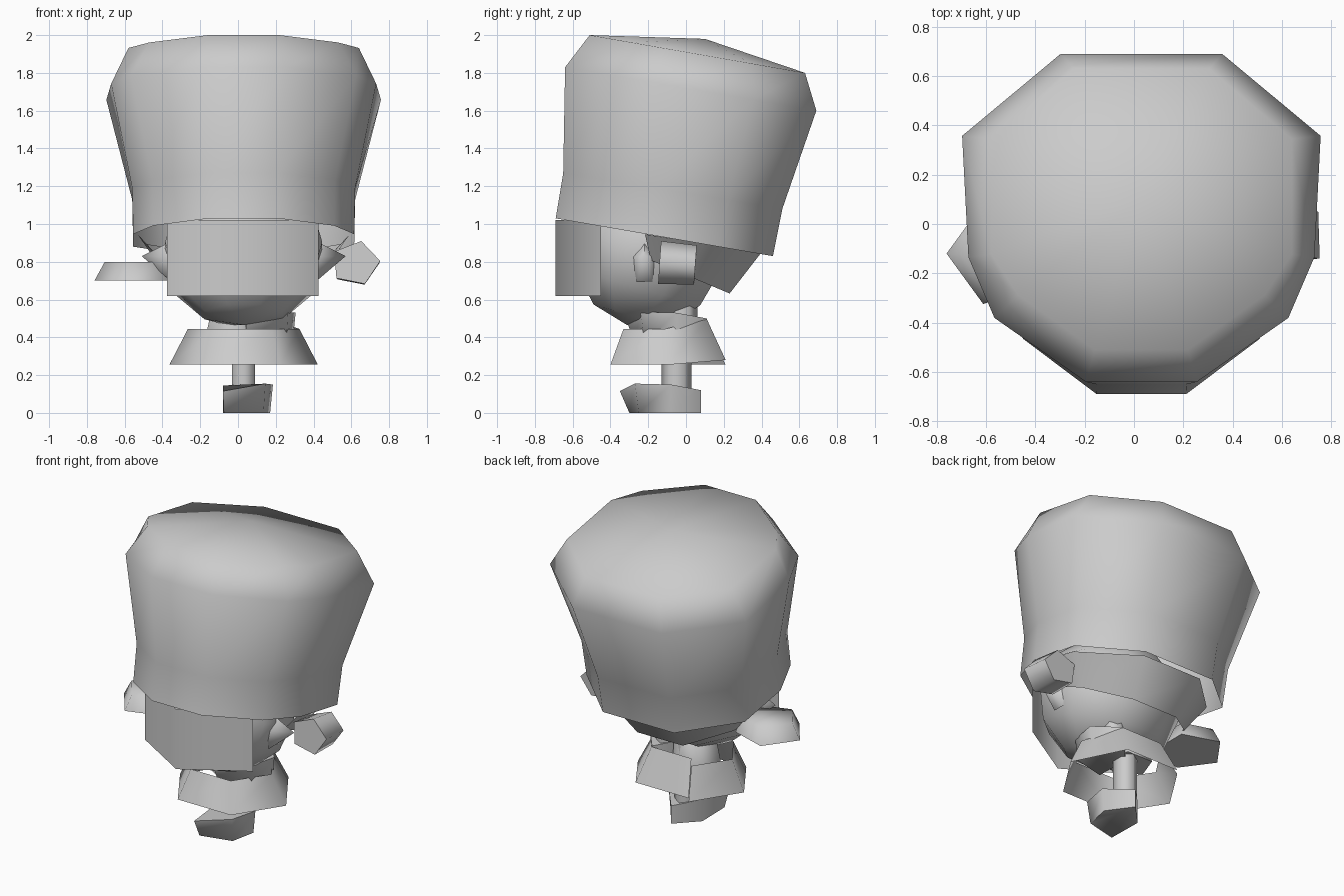
import bpy, math
from mathutils import Vector, Matrix

if "Cube" in bpy.data.objects:
    bpy.data.objects.remove(bpy.data.objects["Cube"])

CX = 0.03  # body centre line


def finish(name, verts, faces, angle=80):
    me = bpy.data.meshes.new(name)
    me.from_pydata([tuple(v) for v in verts], [], faces)
    ob = bpy.data.objects.new(name, me)
    bpy.context.collection.objects.link(ob)
    bpy.ops.object.select_all(action='DESELECT')
    ob.select_set(True)
    bpy.context.view_layer.objects.active = ob
    bpy.ops.object.shade_smooth_by_angle(angle=math.radians(angle))
    return ob


def loft(name, rings, bottom=True, top=True, closed=True, peak=None, angle=80):
    """Skin a stack of equal-sized rings, bottom ring first."""
    n = len(rings[0])
    verts = [Vector(p) for r in rings for p in r]
    faces = []
    for k in range(len(rings) - 1):
        for i in range(n if closed else n - 1):
            j = (i + 1) % n
            faces.append((k*n + i, k*n + j, k*n + n + j, k*n + n + i))
    last = (len(rings) - 1) * n
    if bottom:
        faces.append(tuple(reversed(range(n))))
    if peak:
        verts.append(Vector(peak))
        faces += [(last + i, last + (i + 1) % n, len(verts) - 1) for i in range(n)]
    elif top:
        faces.append(tuple(range(last, last + n)))
    return finish(name, verts, faces, angle)


def ngon(n, rx, ry, cx, cy, z, start):
    return [(cx + rx*math.cos(start + 2*math.pi*i/n),
             cy + ry*math.sin(start + 2*math.pi*i/n), z) for i in range(n)]


def hat_ring(w, yf, zf, yb, zb, tf=0.42, tb=0.75, front=1.0):
    """Tilted ten-sided ring; tf and tb place the side corners front to back."""
    half = [(0.31*w, 0), (0.82*w, 0.195), (front*w, tf), (w, tb), (0.45*w, 1)]
    pts = half + [(-x, t) for x, t in reversed(half)]
    return [(CX + x, yf + (yb - yf)*t, zf + (zb - zf)*t) for x, t in pts]


# Tall hat, open underneath
loft("hat", [hat_ring(0.585, -0.69, 1.03, 0.46, 0.83),
             hat_ring(0.59, -0.65, 1.27, 0.51, 1.08),
             hat_ring(0.727, -0.64, 1.83, 0.69, 1.60, 0.38, 0.75, 0.965),
             hat_ring(0.61, -0.51, 2.00, 0.63, 1.80, 0.34)],
     bottom=False, peak=(CX, 0.1, 1.98), angle=60)

# Head: low sphere tipped so the chin sits forward
bpy.ops.mesh.primitive_uv_sphere_add(segments=8, ring_count=6, radius=1)
head = bpy.context.object
head.name = "head"
head.data.transform(Matrix.Translation((CX, -0.2, 0.86)) @
                    Matrix.Rotation(math.radians(-16), 4, 'X') @
                    Matrix.Diagonal((0.45, 0.43, 0.41, 1)) @
                    Matrix.Rotation(math.pi/8, 4, 'Z'))
bpy.ops.object.shade_smooth_by_angle(angle=math.radians(60))

# Folded face plate
plate = [(-0.375, -0.45), (0.025, -0.69), (0.425, -0.45)]
loft("face_plate", [[(x, y, z) for x, y in plate] for z in (0.62, 1.02)],
     bottom=False, top=False, closed=False)

# Hair around the back of the head
top, low = [], []
for a in (-10, 22.5, 67.5, 112.5, 157.5, 190):
    c, s = math.cos(math.radians(a)), math.sin(math.radians(a))
    top.append((CX + 0.57*c, -0.12 + 0.56*s, 0.93 - 0.09*s))
    low.append((CX + 0.44*c, -0.12 + 0.38*s, 0.78 - 0.16*s))
loft("hair", [low, top], bottom=False, top=False, closed=False)

# Pointed ears
for side, label in ((-1, "left"), (1, "right")):
    ring = [(CX + side*0.38, -0.22 + 0.07*math.cos(math.radians(90 + 72*i)),
             0.79 + 0.12*math.sin(math.radians(90 + 72*i))) for i in range(5)]
    if side < 0:
        ring.reverse()
    loft("ear_" + label, [ring], bottom=False, peak=(CX + side*0.54, -0.22, 0.83))

# Flared coat skirt, open at both ends and split at the back
hem, waist = [], []
for i in range(7):
    a = math.radians(120 + 60*i)
    lift = 0.05 if i > 4 else 0
    hem.append((CX + 0.393*math.cos(a), -0.095 + 0.352*math.sin(a), 0.255 + lift*0.5))
    waist.append((CX + 0.295*math.cos(a), -0.11 + 0.255*math.sin(a), 0.445 + lift))
loft("coat_skirt", [hem, waist], bottom=False, top=False, closed=False)

# Small torso linking skirt and head
loft("torso", [ngon(5, 0.16, 0.14, -0.02, -0.08, 0.40, -math.pi/2),
               ngon(5, 0.13, 0.12, 0.0, -0.08, 0.62, -math.pi/2)])


# Legs and skewed pentagonal feet, one standing and one raised
def leg_and_foot(label, x, y, z, leg_bottom, leg_top):
    loft("leg_" + label, [ngon(6, 0.07, 0.08, x - 0.015, y - 0.05, h, math.pi/6)
                          for h in (leg_bottom, leg_top)])
    sole = [(-0.12, -0.30), (0.09, -0.25), (0.125, -0.08), (0.01, 0.08), (-0.125, -0.06)]
    upper = [(-0.125, -0.35, .115), (0.10, -0.27, .155), (0.14, -0.08, .15),
             (0.01, 0.08, .12), (-0.125, -0.06, .145)]
    loft("foot_" + label, [[(x + a, y + b, z) for a, b in sole],
                           [(x + a, y + b, z + c) for a, b, c in upper]])


leg_and_foot("standing", 0.045, 0.0, 0.0, 0.10, 0.55)
leg_and_foot("raised", 0.165, 0.03, 0.38, 0.48, 0.68)

# Outstretched left hand, a flat flared pentagon
loft("hand_left", [ngon(5, 0.215, 0.215, -0.545, -0.12, 0.70, math.pi),
                   ngon(5, 0.17, 0.17, -0.535, -0.12, 0.80, math.pi)])

# Raised right hand, a chunky pentagon turned to face the front
hand = loft("hand_right", [ngon(5, 0.125, 0.11, 0, 0, -0.105, 0),
                           ngon(5, 0.132, 0.12, 0, 0, 0.085, 0)])
hand.data.transform(Matrix.Translation((0.622, -0.055, 0.787)) @
                    Matrix.Rotation(math.radians(-5), 4, 'Y') @
                    Matrix.Rotation(math.radians(86), 4, 'X'))
